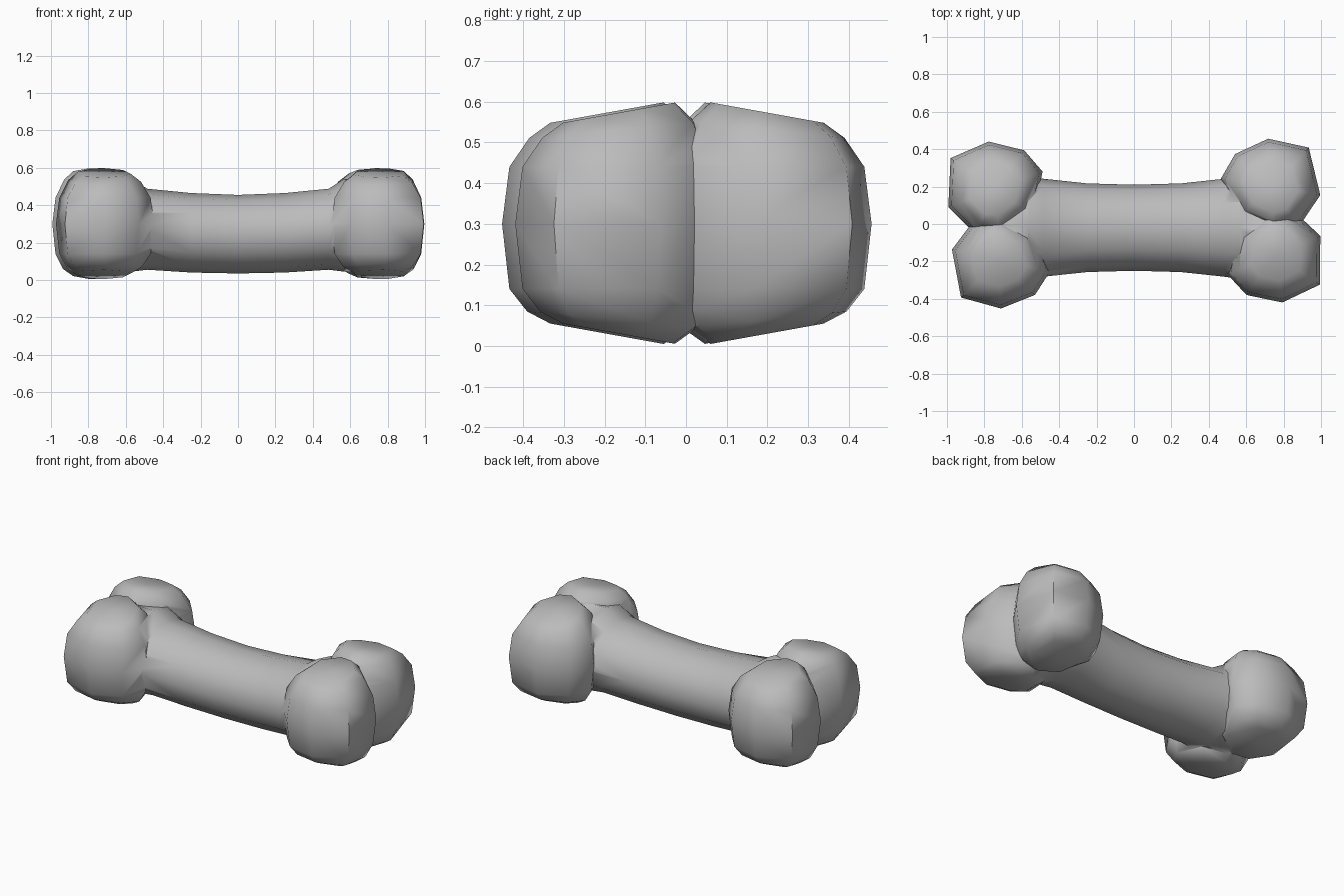
import bpy, bmesh
from math import cos, sin, pi, radians

cube = bpy.data.objects.get("Cube")
if cube:
    bpy.data.objects.remove(cube, do_unlink=True)

grey = bpy.data.materials.new("bone grey")
grey.use_nodes = True
grey.diffuse_color = (0.5, 0.5, 0.5, 1)
grey.node_tree.nodes["Principled BSDF"].inputs["Base Color"].default_value = (0.5, 0.5, 0.5, 1)


def loft(name, rings):
    """Skin a closed body through rings of equal point count."""
    bm = bmesh.new()
    loops = [[bm.verts.new(p) for p in ring] for ring in rings]
    n = len(loops[0])
    for a, b in zip(loops, loops[1:]):
        for i in range(n):
            j = (i + 1) % n
            bm.faces.new((a[i], a[j], b[j], b[i]))
    # Fan caps
    for loop in (loops[0], loops[-1]):
        bmesh.ops.poke(bm, faces=[bm.faces.new(loop)])
    bmesh.ops.recalc_face_normals(bm, faces=bm.faces)
    mesh = bpy.data.meshes.new(name)
    bm.to_mesh(mesh)
    bm.free()
    mesh.materials.append(grey)
    obj = bpy.data.objects.new(name, mesh)
    bpy.context.collection.objects.link(obj)
    return obj


# Shaft: twelve-sided, waisted, flaring into the webs between the knobs
# Each station: distance from the middle, half width, bottom, top
STATIONS = [(0, 0.23, 0.035, 0.455), (0.25, 0.237, 0.04, 0.465), (0.485, 0.262, 0.055, 0.488),
            (0.565, 0.275, 0.045, 0.54), (0.74, 0.22, 0.035, 0.535), (0.83, 0.07, 0.12, 0.46)]


def shaft_ring(x, half, low, high):
    mid, rz = (low + high) / 2, (high - low) / 2
    return [(x, -0.02 + half * cos(k * pi / 6), mid + rz * sin(k * pi / 6)) for k in range(12)]


right_half = [shaft_ring(-x, *size) for x, *size in reversed(STATIONS[1:])]
bone = loft("bone", right_half + [shaft_ring(*s) for s in STATIONS])

# Knob plan: angle from the outward direction and radius, with a bulging outer corner
PLAN = [(-65, 0.26), (-17, 0.26), (40, 0.285), (88, 0.257),
        (132, 0.265), (164, 0.278), (215, 0.25), (265, 0.26)]
# Knob profile: height, scale of the plan, slope across the ring
PROFILE = [(0.03, 0.54, 0.18), (0.065, 0.76, 0.1), (0.14, 0.93, 0), (0.3, 1, 0),
           (0.44, 0.93, 0), (0.53, 0.74, -0.1), (0.573, 0.54, -0.18)]


def knob(name, cx, cy, turn):
    sx, sy = (1 if cx > 0 else -1), (1 if cy > 0 else -1)
    rings = []
    for z, scale, slope in PROFILE:
        ring = []
        for angle, radius in PLAN:
            a, r = radians(angle + turn), radius * scale
            ring.append((cx + sx * r * cos(a), cy + sy * r * sin(a), z + slope * r * sin(a)))
        rings.append(ring)
    return loft(name, rings)


knobs = [knob("knob_back_left", 0.74, 0.2, 7),
         knob("knob_front_left", 0.757, -0.165, -6),
         knob("knob_back_right", -0.75, 0.185, -4),
         knob("knob_front_right", -0.72, -0.195, 4)]

# Fuse the knobs and shaft into one skin
for part in knobs:
    union = bone.modifiers.new(part.name, 'BOOLEAN')
    union.operation = 'UNION'
    union.solver = 'EXACT'
    union.object = part
bpy.context.view_layer.objects.active = bone
bone.select_set(True)
for part in knobs:
    bpy.ops.object.modifier_apply(modifier=part.name)
    bpy.data.objects.remove(part, do_unlink=True)
bpy.ops.object.shade_smooth_by_angle(angle=radians(62))
